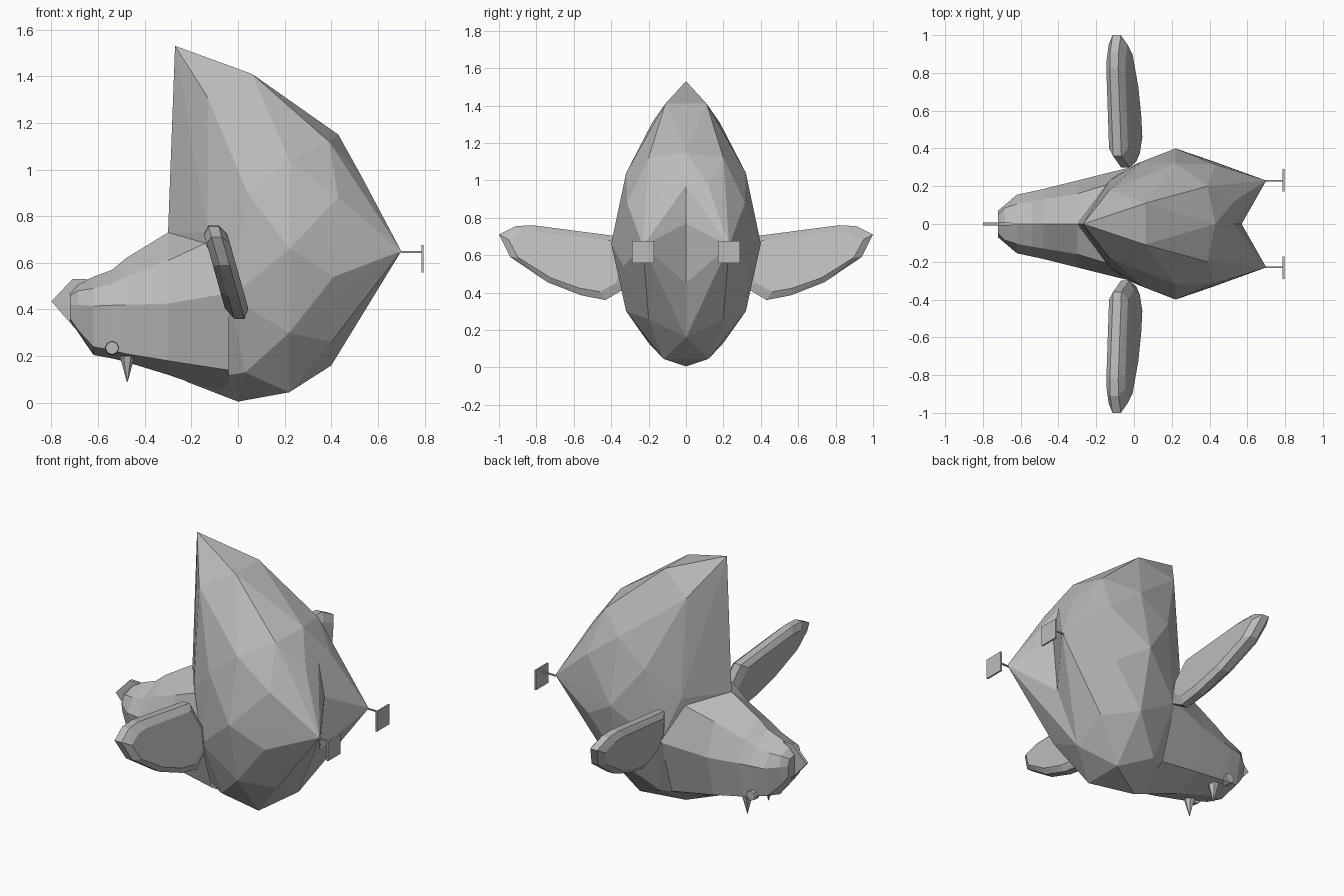
import bpy, bmesh, math
from mathutils import Vector

if "Cube" in bpy.data.objects:
    bpy.data.objects.remove(bpy.data.objects["Cube"])

grey = bpy.data.materials.new("mid_grey")
grey.diffuse_color = (0.5, 0.5, 0.5, 1)
grey.use_nodes = True
grey.node_tree.nodes["Principled BSDF"].inputs["Base Color"].default_value = grey.diffuse_color


def finish(name, bm, mirror=False):
    bmesh.ops.recalc_face_normals(bm, faces=bm.faces)
    me = bpy.data.meshes.new(name)
    bm.to_mesh(me)
    bm.free()
    me.materials.append(grey)
    ob = bpy.data.objects.new(name, me)
    bpy.context.collection.objects.link(ob)
    if mirror:
        m = ob.modifiers.new("mirror", 'MIRROR')
        m.use_axis = (False, True, False)
        m.merge_threshold = 0.001
    return ob


def hull(points):
    bm = bmesh.new()
    for p in points:
        bm.verts.new(p)
    bmesh.ops.convex_hull(bm, input=bm.verts)
    bmesh.ops.delete(bm, geom=[v for v in bm.verts if not v.link_faces], context='VERTS')
    bm.normal_update()
    return bm


# Faceted body: half hull, opened along the middle and mirrored
shell = hull([
    (-.27, 0, 1.53), (.06, 0, 1.41), (.06, .11, 1.41), (-.13, .18, 1.31),
    (.43, 0, 1.15), (.39, .2, 1.12), (.22, .32, 1.04), (.04, .33, .9),
    (.53, 0, .97), (.53, .12, .97), (.43, .315, .88), (.57, 0, .77),
    (.70, .23, .65), (.22, .4, .66), (.41, .335, .54), (.54, 0, .45),
    (.22, .32, .30), (.40, .2, .26), (.40, 0, .16), (.22, 0, .045),
    (.22, .12, .045), (.03, .2, .13), (0, 0, .005), (-.22, 0, .09),
    (-.03, .3, .45), (-.13, .23, .73), (-.30, 0, .73)])
inner = [f for f in shell.faces if all(abs(v.co.y) < 1e-5 for v in f.verts)]
bmesh.ops.delete(shell, geom=inner, context='FACES')
finish("body", shell, True)

# Head: half rings (x, then y/z of crown, brow, cheek, jaw, chin)
rings = [
    (-.72, [(0, .47), (.05, .46), (.07, .42), (.06, .36), (0, .35)]),
    (-.685, [(0, .51), (.085, .48), (.10, .42), (.08, .31), (0, .30)]),
    (-.62, [(0, .54), (.105, .49), (.155, .415), (.12, .24), (0, .205)]),
    (-.54, [(0, .57), (.12, .51), (.172, .418), (.14, .225), (0, .19)]),
    (-.48, [(0, .62), (.13, .54), (.185, .42), (.15, .21), (0, .175)]),
    (-.30, [(0, .73), (.16, .61), (.23, .425), (.17, .18), (0, .12)]),
    (-.04, [(0, .80), (.24, .73), (.295, .47), (.19, .14), (0, .03)])]
bm = bmesh.new()
rows = [[bm.verts.new((x, y, z)) for y, z in pts] for x, pts in rings]
for a, b in zip(rows, rows[1:]):
    for i in range(4):
        bm.faces.new((a[i], a[i + 1], b[i + 1], b[i]))
bm.faces.new(rows[0])
finish("head", bm, True)

# Flippers: bevelled leaf outline leaning backwards toward the bottom
leaf = [(.36, .70), (.82, .76), (.91, .755), (1.0, .71), (.94, .59),
        (.74, .455), (.56, .385), (.43, .36), (.33, .42), (.30, .55)]
pts = []
for y, z in leaf:
    iy, iz = .64 + (y - .64) * .86, .58 + (z - .58) * .8
    for s in (-1, 1):
        pts.append((-.1 + (.74 - z) * .28 + s * .022, y, z))
        pts.append((-.1 + (.74 - iz) * .28 + s * .05, iy, iz))
finish("flipper", hull(pts), True)


def box(name, lo, hi, mirror=False):
    return finish(name, hull([(x, y, z) for x in (lo[0], hi[0])
                              for y in (lo[1], hi[1]) for z in (lo[2], hi[2])]), mirror)


# Tail stems and square paddles
box("tail_stem", (.68, .226, .642), (.795, .234, .65), True)
box("tail_paddle", (.786, .172, .558), (.796, .29, .676), True)

# Snout plate
snout = [(-.80, .435), (-.71, .53), (-.65, .53), (-.66, .34), (-.70, .32)]
finish("snout_plate", hull([(x, y, z) for x, z in snout for y in (-.009, .009)]))


def cone(name, p, r1, r2, depth, sides, axis):
    bm = bmesh.new()
    bmesh.ops.create_cone(bm, cap_ends=True, segments=sides, radius1=r1, radius2=r2, depth=depth)
    rot = Vector((0, 0, 1)).rotation_difference(Vector(axis)).to_matrix()
    bmesh.ops.rotate(bm, verts=bm.verts, matrix=rot)
    bmesh.ops.translate(bm, verts=bm.verts, vec=p)
    return finish(name, bm, True)


# Eyes and teeth
cone("eye", (-.54, .142, .235), .032, .028, .04, 8, (0, 1, 0))
cone("tooth", (-.475, .1, .145), .032, .002, .11, 6, (0, 0, -1))
